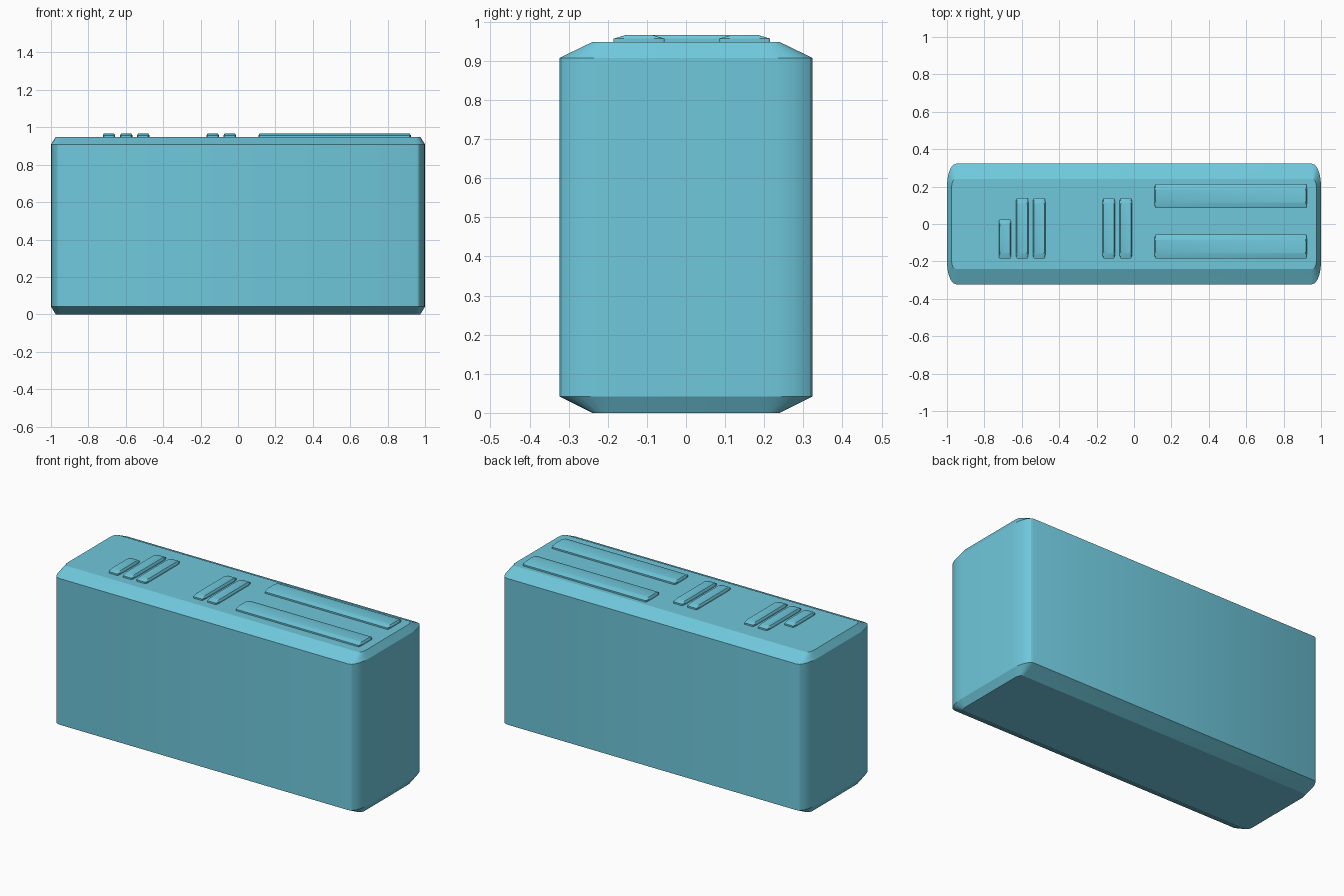
import bpy, bmesh, math

if "Cube" in bpy.data.objects:
    bpy.data.objects.remove(bpy.data.objects["Cube"])


def outline(hx, hy, rx, ry, segs):
    """Rectangle outline with elliptical corners."""
    pts = []
    for q, (sx, sy) in enumerate([(1, 1), (-1, 1), (-1, -1), (1, -1)]):
        for i in range(segs + 1):
            a = math.pi / 2 * (q + i / segs)
            pts.append((sx * (hx - rx) + rx * math.cos(a),
                        sy * (hy - ry) + ry * math.sin(a)))
    return pts


def block(name, cx, cy, rings, segs, mat):
    """Stack rings of (z, half x, half y, corner rx, corner ry) into a closed block."""
    bm = bmesh.new()
    loops = [[bm.verts.new((x, y, z)) for x, y in outline(hx, hy, rx, ry, segs)]
             for z, hx, hy, rx, ry in rings]
    n = len(loops[0])
    for a, b in zip(loops, loops[1:]):
        for i in range(n):
            j = (i + 1) % n
            bm.faces.new((a[i], a[j], b[j], b[i]))
    bm.faces.new(loops[0][::-1])
    bm.faces.new(loops[-1])
    me = bpy.data.meshes.new(name)
    bm.to_mesh(me)
    bm.free()
    ob = bpy.data.objects.new(name, me)
    ob.location = (cx, cy, 0)
    bpy.context.collection.objects.link(ob)
    me.materials.append(mat)
    bpy.context.view_layer.objects.active = ob
    bpy.ops.object.select_all(action='DESELECT')
    ob.select_set(True)
    bpy.ops.object.shade_smooth_by_angle(angle=math.radians(24))
    return ob


def bar(name, x0, x1, y0, y1, mat):
    """Raised bar with a shallow chamfer, long along y."""
    hx, hy = (x1 - x0) / 2, (y1 - y0) / 2
    rings = [(0.94, hx, hy, 0.006, 0.03),
             (0.957, hx, hy, 0.006, 0.03),
             (0.966, hx - 0.005, hy - 0.03, 0.003, 0.012)]
    return block(name, (x0 + x1) / 2, (y0 + y1) / 2, rings, 3, mat)


blue = bpy.data.materials.new("light_blue")
blue.diffuse_color = (0.16, 0.58, 0.72, 1)
blue.use_nodes = True
blue.node_tree.nodes["Principled BSDF"].inputs["Base Color"].default_value = blue.diffuse_color

# Main body with chamfered top and bottom rims
edge = (0.975, 0.24, 0.022, 0.04)
wall = (1.0, 0.323, 0.05, 0.12)
block("body", 0, 0, [(0, *edge), (0.042, *wall), (0.908, *wall), (0.948, *edge)], 5, blue)

# Raised long bars on the right half of the top
for i, (y0, y1) in enumerate([(-0.185, -0.055), (0.085, 0.215)]):
    bar(f"long_bar_{i + 1}", 0.11, 0.924, y0, y1, blue)

# Raised short bars in two groups
for i, (x, y1) in enumerate([(-0.69, 0.025), (-0.598, 0.14), (-0.507, 0.14),
                             (-0.135, 0.14), (-0.044, 0.14)]):
    bar(f"short_bar_{i + 1}", x - 0.033, x + 0.033, -0.185, y1, blue)
